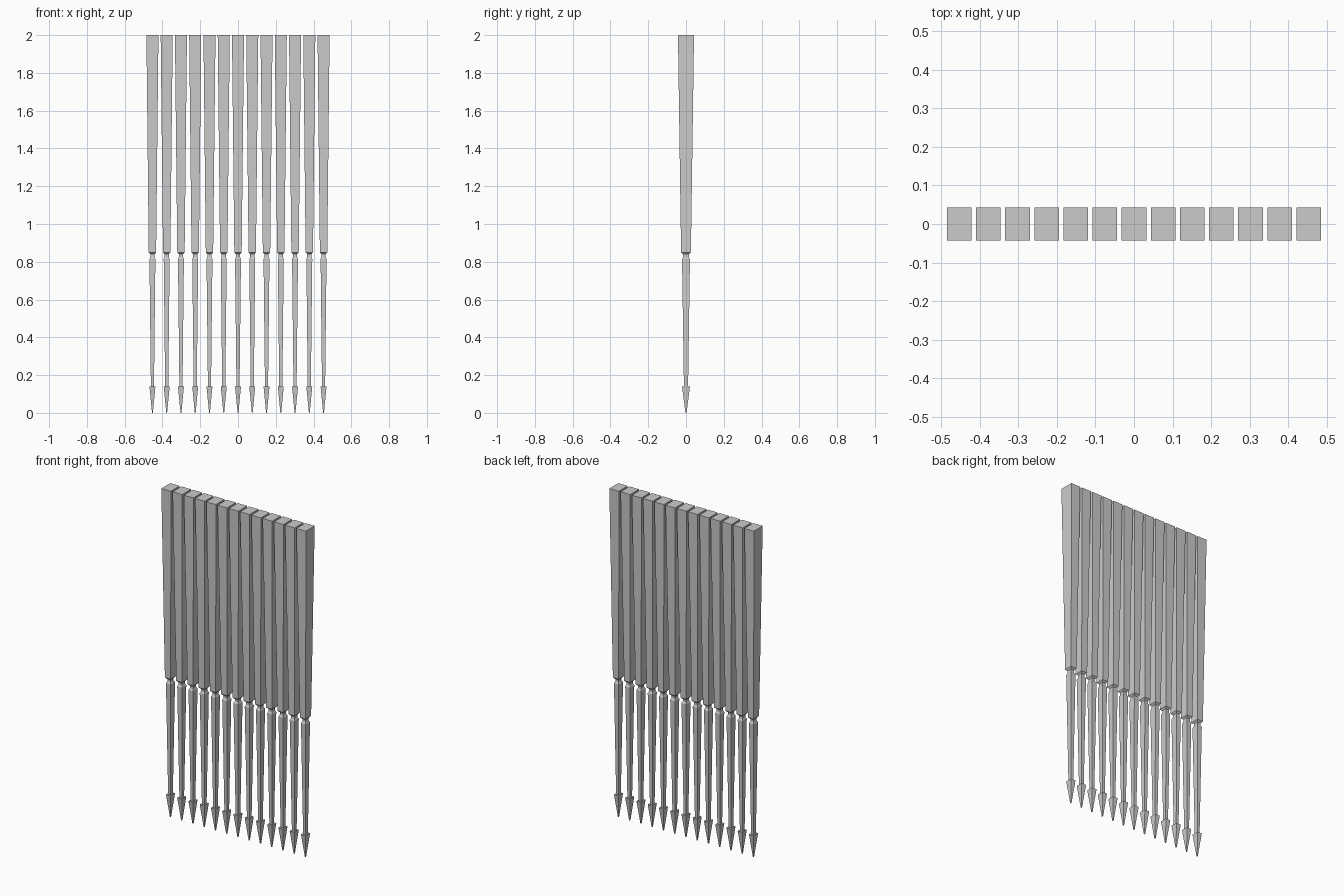
import bpy, bmesh

if "Cube" in bpy.data.objects:
    bpy.data.objects.remove(bpy.data.objects["Cube"])

COUNT, SPACING = 13, 0.0755
X_SCALE = 0.75  # pickets are narrower in x than in y

# (z, half depth) from the pointed foot up to the flat top
PROFILE = [(0.0, 0.003), (0.14, 0.021), (0.14, 0.011), (0.815, 0.021),
           (0.825, 0.015), (0.84, 0.015), (0.85, 0.026), (2.0, 0.0425)]


def picket_mesh():
    bm = bmesh.new()
    rings = []
    for z, r in PROFILE:
        rings.append([bm.verts.new((sx * r * X_SCALE, sy * r, z))
                      for sx, sy in ((-1, -1), (1, -1), (1, 1), (-1, 1))])
    for a, b in zip(rings, rings[1:]):
        for i in range(4):
            j = (i + 1) % 4
            bm.faces.new((a[i], a[j], b[j], b[i]))
    bm.faces.new(rings[0][::-1])
    bm.faces.new(rings[-1])
    bmesh.ops.recalc_face_normals(bm, faces=bm.faces)
    mesh = bpy.data.meshes.new("picket")
    bm.to_mesh(mesh)
    bm.free()
    return mesh


# Row of identical tapered pickets
mesh = picket_mesh()
for k in range(COUNT):
    ob = bpy.data.objects.new(f"picket_{k + 1}", mesh)
    ob.location.x = (k - (COUNT - 1) / 2) * SPACING
    bpy.context.collection.objects.link(ob)
